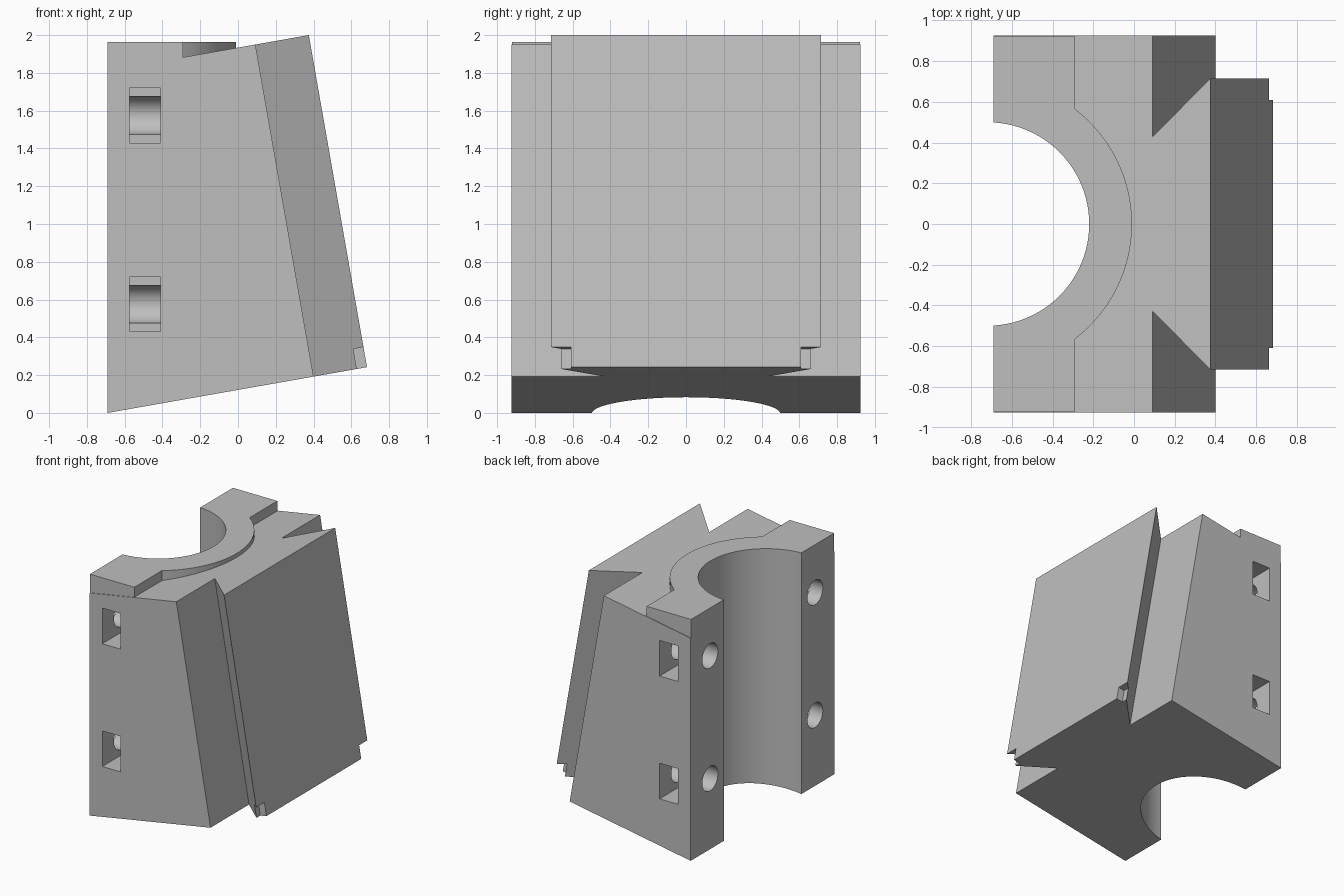
import bpy, bmesh
from math import sin, cos, tan, pi, radians, acos
from mathutils import Vector

cube = bpy.data.objects.get("Cube")
if cube:
    bpy.data.objects.remove(cube, do_unlink=True)

grey = bpy.data.materials.new("light_grey")
grey.use_nodes = True
COLOUR = (0.52, 0.52, 0.52, 1)
grey.diffuse_color = COLOUR
grey.node_tree.nodes["Principled BSDF"].inputs["Base Color"].default_value = COLOUR

TILT = radians(10)
LEFT = -0.69            # flat clamping face
BORE_X = -0.72          # axis of the bore, just outside that face


def solid(name, start, end):
    """Closed prism between two matching outlines."""
    bm = bmesh.new()
    a = [bm.verts.new(p) for p in start]
    b = [bm.verts.new(p) for p in end]
    bm.faces.new(a)
    bm.faces.new(b)
    for i in range(len(a)):
        j = (i + 1) % len(a)
        bm.faces.new((a[i], a[j], b[j], b[i]))
    bmesh.ops.recalc_face_normals(bm, faces=bm.faces)
    mesh = bpy.data.meshes.new(name)
    bm.to_mesh(mesh)
    bm.free()
    mesh.materials.append(grey)
    obj = bpy.data.objects.new(name, mesh)
    bpy.context.collection.objects.link(obj)
    return obj


def box(name, x0, x1, y0, y1, z0, z1):
    outline = [(x0, y0), (x1, y0), (x1, y1), (x0, y1)]
    return solid(name, [(x, y, z0) for x, y in outline], [(x, y, z1) for x, y in outline])


def circle(radius, n):
    return [(radius * cos(2 * pi * i / n), radius * sin(2 * pi * i / n)) for i in range(n)]


def combine(tool, operation):
    """Apply a boolean to the block and drop the tool."""
    mod = block.modifiers.new(tool.name, 'BOOLEAN')
    mod.operation = operation
    mod.solver = 'EXACT'
    mod.object = tool
    bpy.context.view_layer.objects.active = block
    bpy.ops.object.modifier_apply(modifier=mod.name)
    bpy.data.objects.remove(tool, do_unlink=True)


# Block with dovetail: plan outline as (bottom x, top x, y), mirrored in y
half = [(LEFT, LEFT, 0.925), (0.40, 0.092, 0.925), (0.40, 0.092, 0.43), (0.683, 0.375, 0.715)]
plan = half + [(b, t, -y) for b, t, y in reversed(half)]
slope = tan(TILT)
top_left = 2.0 - slope * (0.375 - LEFT)
block = solid("clamp_block",
              [(b, y, slope * (b - LEFT)) for b, t, y in plan],
              [(t, y, top_left + slope * (t - LEFT)) for b, t, y in plan])

# Level pad with a round collar around the bore
collar, pad_x, pad_y = 0.71, -0.29, 0.92
reach = acos((pad_x - BORE_X) / collar)
arc = [reach - 2 * reach * i / 40 for i in range(41)]
outline = [(LEFT, pad_y), (pad_x, pad_y)]
outline += [(BORE_X + collar * cos(t), collar * sin(t)) for t in arc]
outline += [(pad_x, -pad_y), (LEFT, -pad_y)]
combine(solid("level_pad", [(x, y, 1.6) for x, y in outline],
              [(x, y, 1.964) for x, y in outline]), 'UNION')

# Half-round vertical bore
ring = circle(0.5, 96)
combine(solid("bore", [(BORE_X + x, y, -0.5) for x, y in ring],
              [(BORE_X + x, y, 2.5) for x, y in ring]), 'DIFFERENCE')

# Nut pockets and bolt holes, and notches at the foot of the dovetail
out, up = Vector((cos(TILT), 0, sin(TILT))), Vector((-sin(TILT), 0, cos(TILT)))
corner = Vector((0.683, 0, slope * (0.683 - LEFT)))
bolt = circle(0.1, 40)
for side in (-1, 1):
    for z in (0.575, 1.575):
        combine(box("nut_pocket", -0.575, -0.41, side * 0.675, side * 1.2,
                    z - 0.145, z + 0.145), 'DIFFERENCE')
        combine(solid("bolt_hole", [(-1, side * 0.675 + y, z + h) for y, h in bolt],
                      [(-0.2, side * 0.675 + y, z + h) for y, h in bolt]), 'DIFFERENCE')
    quad = [corner + out * u + up * v for u, v in
            ((-0.055, -0.1), (0.1, -0.1), (0.1, 0.108), (-0.055, 0.108))]
    combine(solid("notch", [p + Vector((0, side * 0.61, 0)) for p in quad],
                  [p + Vector((0, side * 0.9, 0)) for p in quad]), 'DIFFERENCE')

# Smooth round walls, crisp edges
bpy.ops.object.select_all(action='DESELECT')
block.select_set(True)
bpy.context.view_layer.objects.active = block
bpy.ops.object.shade_smooth_by_angle(angle=radians(30))
